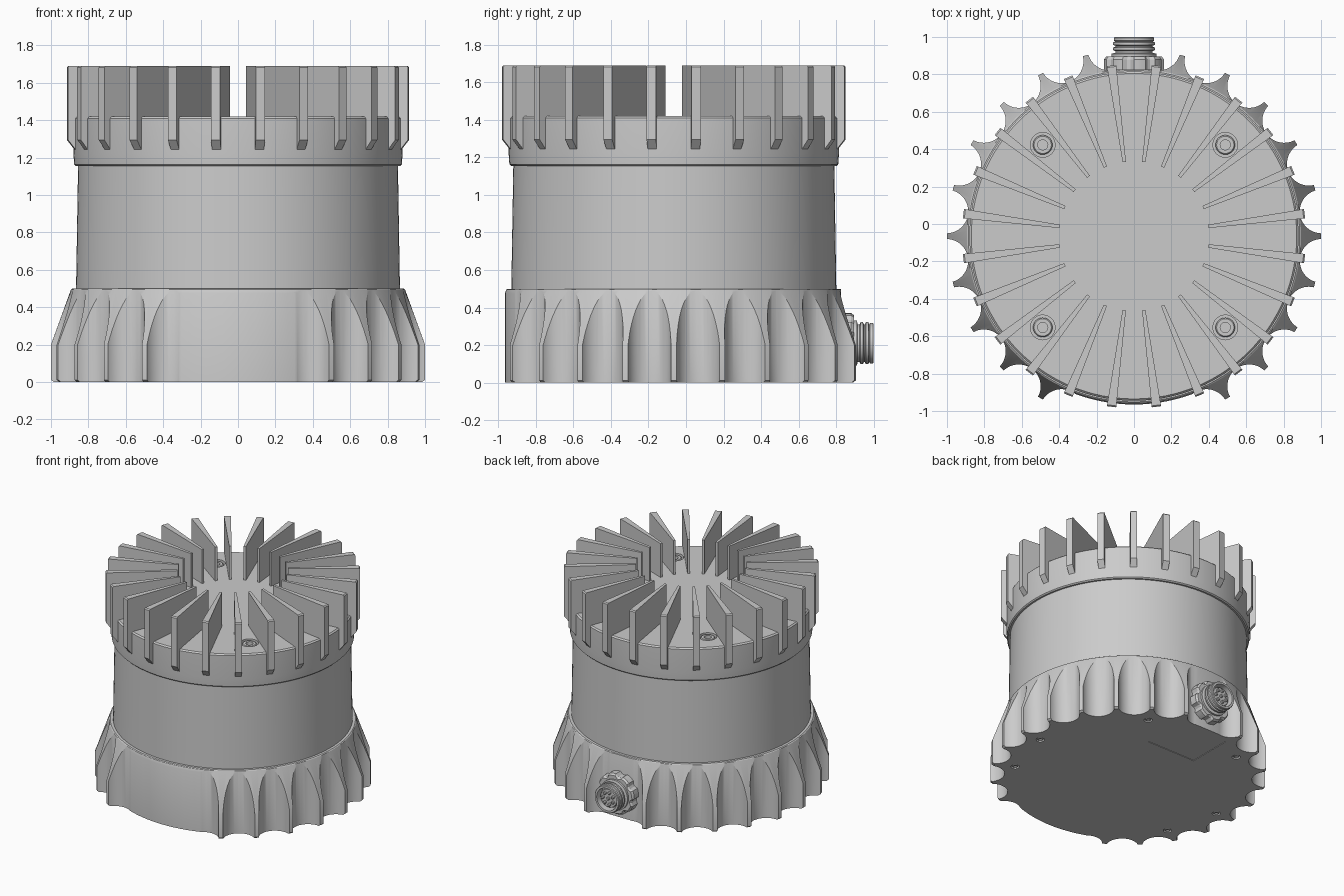
import bpy, bmesh
from math import sin, cos, pi, radians
from mathutils import Matrix

if "Cube" in bpy.data.objects:
    bpy.data.objects.remove(bpy.data.objects["Cube"])

CENTRE_Y = -0.065          # axis of the round housing
TO_Y = Matrix.Rotation(-pi / 2, 4, 'X')   # turns a z axis into a +y axis


def finish(name, bm, matrix=None):
    if matrix:
        bm.transform(matrix)
    bmesh.ops.recalc_face_normals(bm, faces=bm.faces)
    me = bpy.data.meshes.new(name)
    bm.to_mesh(me)
    bm.free()
    ob = bpy.data.objects.new(name, me)
    bpy.context.collection.objects.link(ob)
    return ob


def add_rings(bm, rings):
    """Skin a list of equal point loops and cap both ends."""
    loops = [[bm.verts.new(p) for p in ring] for ring in rings]
    n = len(loops[0])
    for a, b in zip(loops, loops[1:]):
        for i in range(n):
            j = (i + 1) % n
            bm.faces.new((a[i], a[j], b[j], b[i]))
    bm.faces.new(loops[0])
    bm.faces.new(loops[-1])


def add_lathe(bm, profile, n, x=0, y=0):
    add_rings(bm, [[(x + r * cos(2 * pi * i / n), y + r * sin(2 * pi * i / n), z)
                    for i in range(n)] for r, z in profile])


def add_prism(bm, pts, z0, z1):
    add_rings(bm, [[(x, y, z) for x, y in pts] for z in (z0, z1)])


def lathe(name, profile, n=128, matrix=None):
    bm = bmesh.new()
    add_lathe(bm, profile, n)
    return finish(name, bm, matrix)


def cut(ob, bm):
    """Subtract a bmesh from an object and discard the cutter."""
    cutter = finish("cutter", bm)
    cutter.hide_render = True
    mod = ob.modifiers.new("cut", 'BOOLEAN')
    mod.operation, mod.solver, mod.object = 'DIFFERENCE', 'EXACT', cutter
    bpy.context.view_layer.objects.active = ob
    bpy.ops.object.modifier_apply(modifier=mod.name)
    bpy.data.objects.remove(cutter)


def polar(r, deg):
    return r * cos(radians(deg)), r * sin(radians(deg))


# Flared base
base = lathe("base", [(0.985, 0), (1.0, 0.012), (1.0, 0.2), (0.893, 0.495),
                      (0.886, 0.5), (0.85, 0.5)], 192)

# Scallops around the sides, leaving ribs every 15 degrees
bm = bmesh.new()
for k in range(24):
    a = 7.5 + 15 * k
    if 255 < a < 285:
        continue
    add_lathe(bm, [(0.117, -0.1), (0.117, 0.7)], 48, *polar(1.012, a))
cut(base, bm)

# Plain rounded front
bm = bmesh.new()
angles = [-112.5 + 45 * i / 32 for i in range(33)]
add_prism(bm, [polar(0.9, a) for a in angles] +
          [polar(1.25, a) for a in reversed(angles)], -0.1, 0.7)
cut(base, bm)

# Flat connector panel at the back
bm = bmesh.new()
add_prism(bm, [(-0.15, 0.89), (0.15, 0.89), (0.15, 1.2), (-0.15, 1.2)], -0.1, 0.7)
cut(base, bm)

# Label recess and screw holes underneath
bm = bmesh.new()
add_prism(bm, [(-0.215, 0.48), (0.215, 0.48), (0.215, 0.84), (-0.215, 0.84)], -0.1, 0.004)
foot_spots = [polar(0.83, a) for a in (0, 60, 120, 180, 210, 330)]
for p in foot_spots:
    if abs(p[0]) > 0.3:
        add_lathe(bm, [(0.03, -0.1), (0.03, 0.02)], 24, *p)
cut(base, bm)
bm = bmesh.new()
for p in foot_spots:
    add_lathe(bm, [(0.022, 0.025), (0.022, 0.005), (0.012, 0.003), (0.012, 0.012)], 24, *p)
finish("bottom_screws", bm)

# Sensor window drum
lathe("window_drum", [(0.866, 0.49), (0.855, 1.165)])

# Heat sink cap
cap = lathe("heat_sink_cap", [(0.84, 1.155), (0.868, 1.155), (0.876, 1.163),
                              (0.88, 1.22), (0.88, 1.41), (0.87, 1.42)])
cap_spots = [(x, y) for x in (-0.488, 0.488) for y in (-0.488, 0.488)]
bm = bmesh.new()
for p in cap_spots:
    add_lathe(bm, [(0.066, 1.38), (0.066, 1.5)], 40, *p)
cut(cap, bm)

# Cap screws with hollow sockets
bm = bmesh.new()
for p in cap_spots:
    add_lathe(bm, [(0.052, 1.37), (0.052, 1.41), (0.046, 1.416),
                   (0.027, 1.416), (0.027, 1.385)], 36, *p)
finish("cap_screws", bm)

# Radial fins, thicker toward the outside
bm = bmesh.new()
outline = [(0.40, 1.40), (0.40, 1.69), (0.912, 1.69), (0.92, 1.682),
           (0.92, 1.295), (0.875, 1.238), (0.85, 1.238), (0.85, 1.40)]
for k in range(24):
    turn = Matrix.Rotation(radians(7.5 + 15 * k), 4, 'Z')
    from mathutils import Vector
    add_rings(bm, [[turn @ Vector((r, s * (0.009 + 0.031 * (r - 0.4)), z))
                    for r, z in outline] for s in (-1, 1)])
finish("heat_sink_fins", bm)

# Connector at the back: lobed nut, ringed shell, insert and pins
place = Matrix.Translation((0, 0, 0.21)) @ TO_Y
bm = bmesh.new()
lobes = [polar(0.16 if (i % 6) < 4 else 0.142, i * 7.5) for i in range(48)]
inner = [(x * 0.93, y * 0.93) for x, y in lobes]
add_rings(bm, [[(x, y, z) for x, y in ring] for ring, z in
               ((lobes, 0.875), (lobes, 0.945), (inner, 0.96))])
finish("connector_nut", bm, place)

shell = [(0.12, 0.95), (0.12, 0.975), (0.1, 0.98)]
for z in (0.99, 1.018):
    shell += [(0.1, z), (0.112, z + 0.005), (0.112, z + 0.018), (0.1, z + 0.023)]
shell += [(0.108, 1.045), (0.108, 1.06), (0.104, 1.065), (0.088, 1.065), (0.088, 1.0)]
lathe("connector_shell", shell, 48, place)
lathe("connector_insert", [(0.074, 0.98), (0.074, 1.035), (0.07, 1.04)], 40, place)

bm = bmesh.new()
for p in [(0, 0)] + [polar(0.047, 360 * i / 7) for i in range(7)]:
    add_lathe(bm, [(0.012, 1.03), (0.012, 1.052), (0.008, 1.056)], 12, *p)
finish("connector_pins", bm, place)

# Shift onto the housing axis and smooth the curved faces
for ob in bpy.context.scene.objects:
    ob.location.y += CENTRE_Y
    ob.select_set(True)
    bpy.context.view_layer.objects.active = ob
bpy.ops.object.shade_smooth_by_angle(angle=radians(25))
